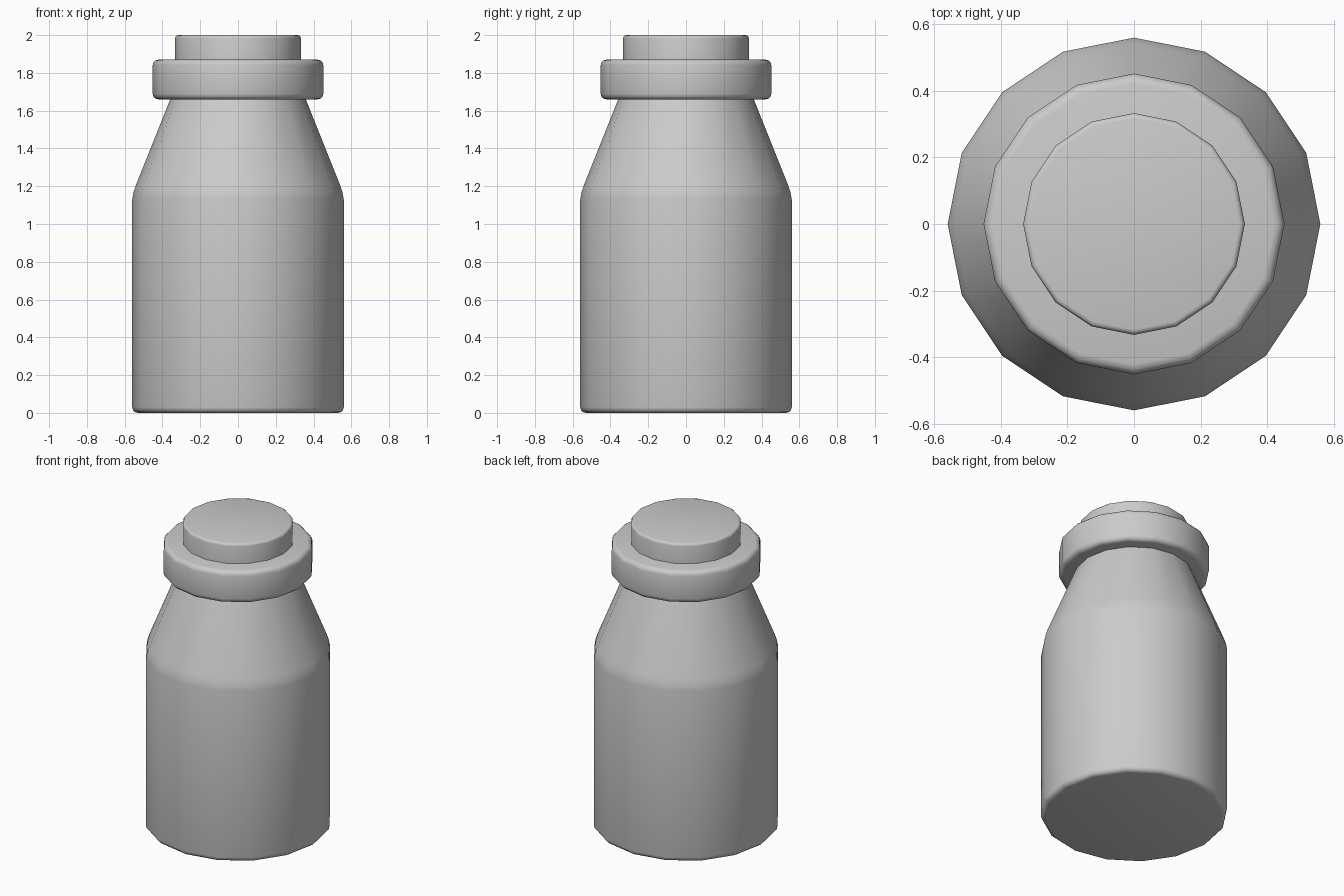
import bpy, bmesh, math

if "Cube" in bpy.data.objects:
    bpy.data.objects.remove(bpy.data.objects["Cube"])

SIDES = 16


def lathe(name, profile):
    """Spin a (radius, height) profile into a closed 16-sided solid."""
    bm = bmesh.new()
    rings = []
    for r, z in profile:
        rings.append([bm.verts.new((r * math.cos(2 * math.pi * i / SIDES),
                                    r * math.sin(2 * math.pi * i / SIDES), z))
                      for i in range(SIDES)])
    for a, b in zip(rings, rings[1:]):
        for i in range(SIDES):
            j = (i + 1) % SIDES
            bm.faces.new((a[i], a[j], b[j], b[i]))
    bm.faces.new(rings[0][::-1])
    bm.faces.new(rings[-1])
    mesh = bpy.data.meshes.new(name)
    bm.to_mesh(mesh)
    bm.free()
    obj = bpy.data.objects.new(name, mesh)
    bpy.context.collection.objects.link(obj)
    bpy.context.view_layer.objects.active = obj
    obj.select_set(True)
    bpy.ops.object.shade_smooth_by_angle(angle=math.radians(35))
    obj.select_set(False)
    return obj


def rounded(r, z0, z1, b, bottom=True, top=True):
    """Outer profile of a disc with rounded rims of radius b."""
    steps = [math.radians(a) for a in (0, 30, 60, 90)]
    low = [(r - b + b * math.sin(t), z0 + b - b * math.cos(t)) for t in steps]
    high = [(r - b + b * math.cos(t), z1 - b + b * math.sin(t)) for t in steps]
    return (low if bottom else [(r, z0)]) + (high if top else [(r, z1)])


# Bottle: straight wall, softly bent shoulder, tapering neck
base = rounded(0.56, 0.0, 1.13, 0.03, top=False)
lathe("bottle_body", base + [(0.554, 1.165), (0.541, 1.205), (0.355, 1.67)])

# Thick lip around the mouth
lathe("lip_ring", rounded(0.452, 1.66, 1.87, 0.03))

# Stopper standing in the mouth
lathe("stopper", rounded(0.333, 1.86, 2.0, 0.016, bottom=False))
